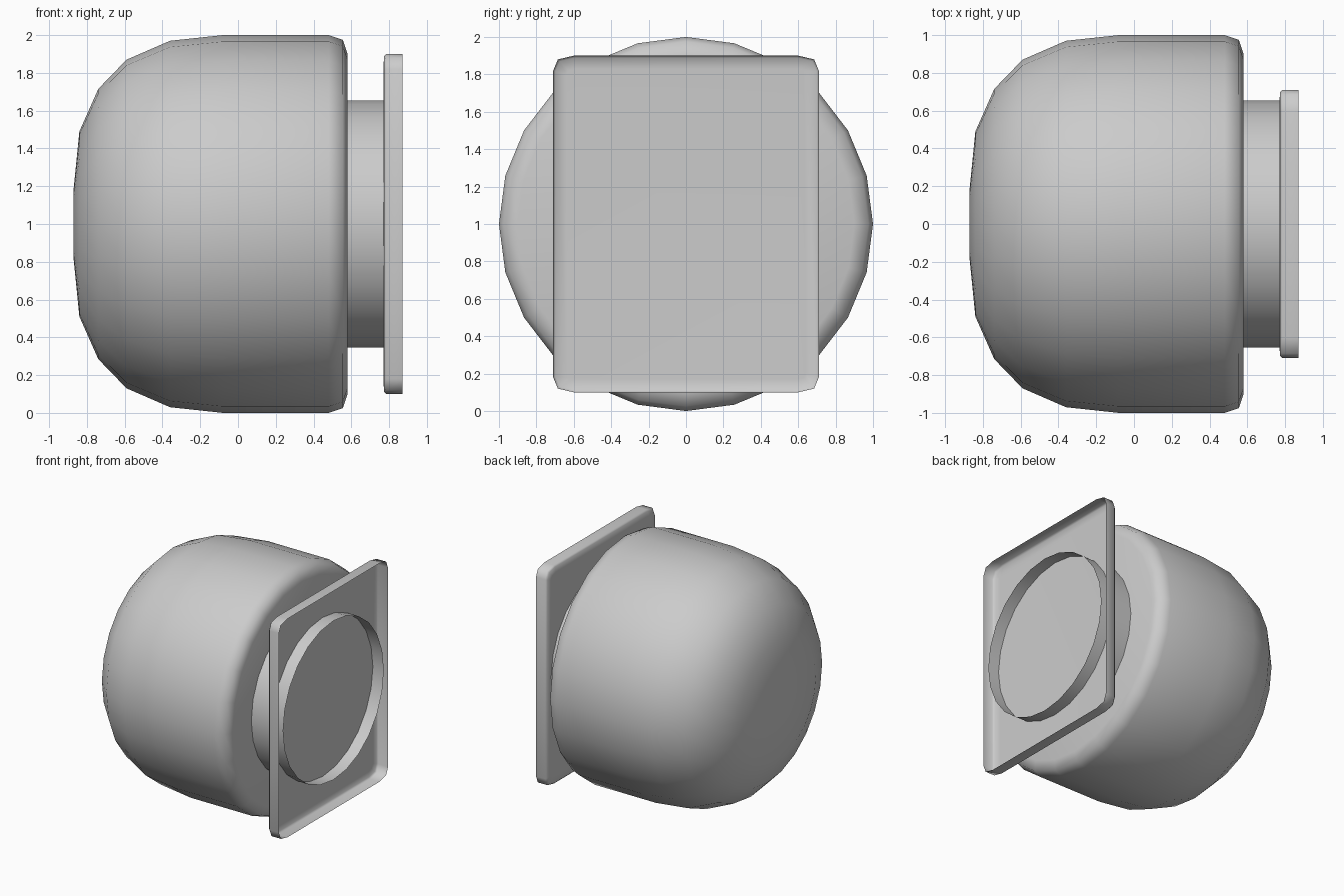
import bpy, bmesh, math

if "Cube" in bpy.data.objects:
    bpy.data.objects.remove(bpy.data.objects["Cube"])

SIDES = 24
AXIS_Z = 1.0


def loft(name, rings, cap_start=False, cap_end=False, sharp=40):
    """Skin a list of equal-length closed rings and shade the result."""
    bm = bmesh.new()
    loops = [[bm.verts.new(p) for p in ring] for ring in rings]
    n = len(loops[0])
    for a, b in zip(loops, loops[1:]):
        for i in range(n):
            j = (i + 1) % n
            bm.faces.new((a[i], a[j], b[j], b[i]))
    if cap_start:
        bm.faces.new(loops[0][::-1])
    if cap_end:
        bm.faces.new(loops[-1])
    bmesh.ops.recalc_face_normals(bm, faces=bm.faces)
    mesh = bpy.data.meshes.new(name)
    bm.to_mesh(mesh)
    bm.free()
    obj = bpy.data.objects.new(name, mesh)
    bpy.context.collection.objects.link(obj)
    bpy.ops.object.select_all(action='DESELECT')
    obj.select_set(True)
    bpy.context.view_layer.objects.active = obj
    bpy.ops.object.shade_smooth_by_angle(angle=math.radians(sharp))
    return obj


def circle(x, r):
    step = 2 * math.pi / SIDES
    return [(x, r * math.cos(i * step), AXIS_Z + r * math.sin(i * step))
            for i in range(SIDES)]


def rounded_rect(x, inset):
    """Rounded rectangle with three points per corner."""
    hy, hz = 0.71 - inset, 0.90 - inset
    k = 1 - inset / 0.12
    corner = [(hy, hz - 0.08 * k), (hy - 0.025 * k, hz - 0.02 * k),
              (hy - 0.11 * k, hz)]
    pts = []
    for sy, sz in ((1, 1), (-1, 1), (-1, -1), (1, -1)):
        run = corner if sy * sz > 0 else corner[::-1]
        pts += [(x, sy * y, AXIS_Z + sz * z) for y, z in run]
    return pts


# Domed body, turned about the x axis
body_profile = [(-0.87, 0.19), (-0.84, 0.49), (-0.74, 0.715), (-0.59, 0.87),
                (-0.36, 0.97), (-0.08, 1.0), (0.48, 1.0), (0.555, 0.975),
                (0.58, 0.90)]
loft("body", [circle(x, r) for x, r in body_profile], True, True, 60)

# Open neck tube, its end standing up inside the tray as a thin hoop
loft("neck", [circle(0.56, 0.655), circle(0.87, 0.655)])

# Shallow tray, open towards +x, with a softened back edge
tray_profile = [(0.87, 0.0), (0.785, 0.0), (0.773, 0.012), (0.77, 0.07)]
loft("tray", [rounded_rect(x, i) for x, i in tray_profile], False, True, 60)
